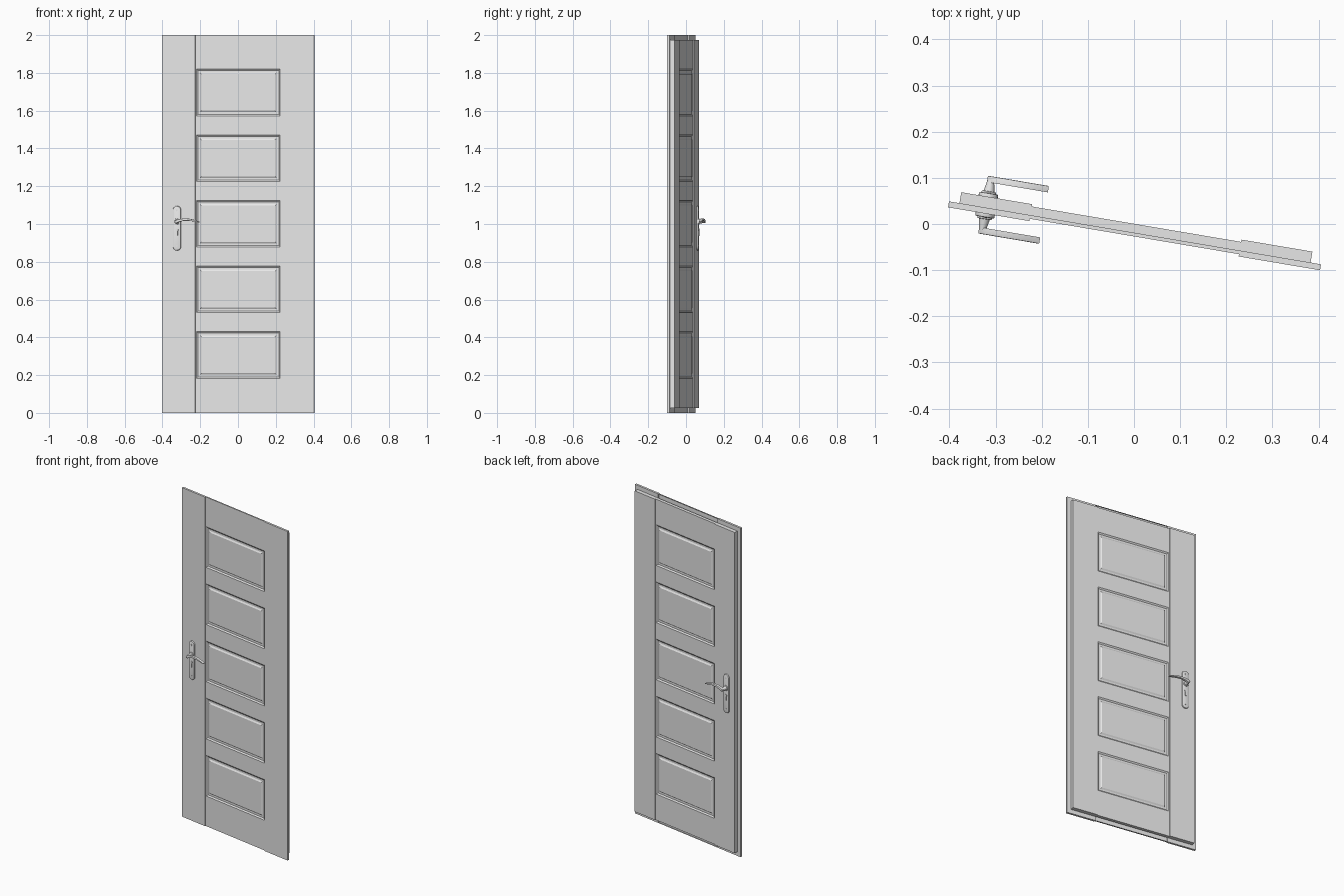
import bpy, bmesh, math
from mathutils import Matrix

cube = bpy.data.objects.get("Cube")
if cube:
    bpy.data.objects.remove(cube, do_unlink=True)

# Door space: u across, v through the thickness (front = 0), z up
HEIGHT, THICK, REBATE = 2.0, 0.037, 0.025
LEAF_HALF, BACK_HALF, STEP = 0.409, 0.386, 0.23
JOINT, RECESS = 0.013, 0.005
PLACE = Matrix.Translation((0, -0.032, 0)) @ Matrix.Rotation(math.radians(-9.6), 4, 'Z')

grey = bpy.data.materials.new("light_grey")
grey.use_nodes = True
grey.diffuse_color = (0.8, 0.8, 0.8, 1)
grey.node_tree.nodes["Principled BSDF"].inputs["Base Color"].default_value = (0.8, 0.8, 0.8, 1)


def finish(bm, name, smooth=False, recalc=True):
    if recalc:
        bmesh.ops.recalc_face_normals(bm, faces=bm.faces[:])
    bm.transform(PLACE)
    mesh = bpy.data.meshes.new(name)
    bm.to_mesh(mesh)
    bm.free()
    mesh.materials.append(grey)
    obj = bpy.data.objects.new(name, mesh)
    bpy.context.collection.objects.link(obj)
    if smooth:
        bpy.ops.object.select_all(action='DESELECT')
        obj.select_set(True)
        bpy.context.view_layer.objects.active = obj
        bpy.ops.object.shade_smooth_by_angle(angle=math.radians(35))
    return obj


def prism(name, outline, v0, v1, bevel=0, smooth=False):
    """Extrude a (u, z) outline through the thickness from v0 to v1."""
    bm = bmesh.new()
    face = bm.faces.new([bm.verts.new((u, v0, z)) for u, z in outline])
    new = bmesh.ops.extrude_face_region(bm, geom=[face])["geom"]
    moved = [g for g in new if isinstance(g, bmesh.types.BMVert)]
    bmesh.ops.translate(bm, verts=moved, vec=(0, v1 - v0, 0))
    if bevel:
        rim = [e for e in bm.edges if all(abs(v.co.y - v1) < 1e-5 for v in e.verts)]
        bmesh.ops.recalc_face_normals(bm, faces=bm.faces[:])
        bmesh.ops.bevel(bm, geom=rim, offset=bevel, segments=2, profile=0.5, affect='EDGES')
    return finish(bm, name, smooth)


def slab(name, u0, u1, v0, v1, z0, z1):
    return prism(name, [(u0, z0), (u1, z0), (u1, z1), (u0, z1)], v0, v1)


def capsule(u, z0, z1, r, steps=10):
    """Upright outline with round ends."""
    arc = [math.pi * i / steps for i in range(steps + 1)]
    return ([(u + r * math.cos(a), z1 - r + r * math.sin(a)) for a in arc] +
            [(u - r * math.cos(a), z0 + r - r * math.sin(a)) for a in arc])


def circle(u, z, r, n=16):
    return [(u + r * math.cos(2 * math.pi * i / n), z + r * math.sin(2 * math.pi * i / n))
            for i in range(n)]


def panel_sheet(name, v, inner_v, z0, z1):
    """Recessed middle face with five moulded panels."""
    side = 1 if v > inner_v else -1
    us = [-STEP, -0.225, 0.225, STEP]
    zs = [z0]
    for i in range(5):
        low = 0.183 + 0.3475 * i
        zs += [low, low + 0.247]
    zs.append(z1)
    bm = bmesh.new()
    grid = [[bm.verts.new((u, v, z)) for u in us] for z in zs]
    panels = []
    for r in range(len(zs) - 1):
        for c in range(len(us) - 1):
            ring = [grid[r][c], grid[r][c + 1], grid[r + 1][c + 1], grid[r + 1][c]]
            face = bm.faces.new(ring if side < 0 else ring[::-1])
            if c == 1 and r % 2:
                panels.append(face)
    bm.normal_update()
    # returns round the border
    rim = [e for e in bm.edges if e.is_boundary]
    new = bmesh.ops.extrude_edge_only(bm, edges=rim)["geom"]
    bmesh.ops.translate(bm, verts=[g for g in new if isinstance(g, bmesh.types.BMVert)],
                        vec=(0, inner_v - v, 0))
    # moulding: slope down, flat channel, slope up to the raised field
    for width, depth in ((0.008, -0.006), (0.011, 0), (0.008, 0.005)):
        bm.normal_update()
        bmesh.ops.inset_individual(bm, faces=panels, thickness=width, depth=depth,
                                   use_even_offset=True)
    finish(bm, name, recalc=False)


# Door leaf: raised stiles either side of a thinner panelled middle
low, high = REBATE, HEIGHT - REBATE
for label, s in (("right", -1), ("left", 1)):
    slab(f"front_stile_{label}", s * STEP, s * LEAF_HALF, 0, JOINT, 0, HEIGHT)
    slab(f"back_stile_{label}", s * STEP, s * BACK_HALF, JOINT, THICK, low, high)
slab("core", -STEP, STEP, JOINT, 0.025, low, high)
panel_sheet("front_panels", RECESS, JOINT, 0, HEIGHT)
panel_sheet("back_panels", THICK - RECESS, JOINT, low, high)

# Handle sets, one on each face
HU, HZ = -0.327, 1.013
lever_top = [(-0.335, 1.011), (-0.328, 1.02), (-0.312, 1.025), (-0.285, 1.029),
             (-0.255, 1.028), (-0.225, 1.021), (-0.201, 1.012)]
lever_low = [(-0.203, 1.008), (-0.228, 1.013), (-0.255, 1.017), (-0.285, 1.017),
             (-0.312, 1.01), (-0.322, 1.004), (-0.332, 1.004)]
for label, s, base in (("front", -1, 0), ("back", 1, THICK)):
    def out(d):
        return base + s * d
    prism(f"{label}_handle_plate", capsule(HU, 0.86, 1.095, 0.021), base, out(0.008), 0.003, True)
    prism(f"{label}_handle_collar", circle(HU, HZ, 0.016), out(0.007), out(0.012), 0.002, True)
    # tapered spindle
    bm = bmesh.new()
    bmesh.ops.create_cone(bm, cap_ends=True, segments=16, radius1=0.012, radius2=0.007, depth=0.026)
    bm.transform(Matrix.Translation((HU, out(0.024), HZ)) @
                 Matrix.Rotation(-s * math.pi / 2, 4, 'X'))
    finish(bm, f"{label}_handle_spindle", True)
    prism(f"{label}_handle_lever", lever_top + lever_low, out(0.031), out(0.045), 0.002, True)
    # lock cylinder and fixing screws
    prism(f"{label}_lock_barrel", circle(HU, 0.968, 0.008), out(0.007), out(0.011), 0, True)
    prism(f"{label}_lock_body", capsule(HU, 0.936, 0.968, 0.005), out(0.007), out(0.011), 0, True)
    for spot, z in (("upper", 1.072), ("lower", 0.884)):
        prism(f"{label}_{spot}_screw", circle(HU, z, 0.005, 12), out(0.007), out(0.0095), 0, True)
